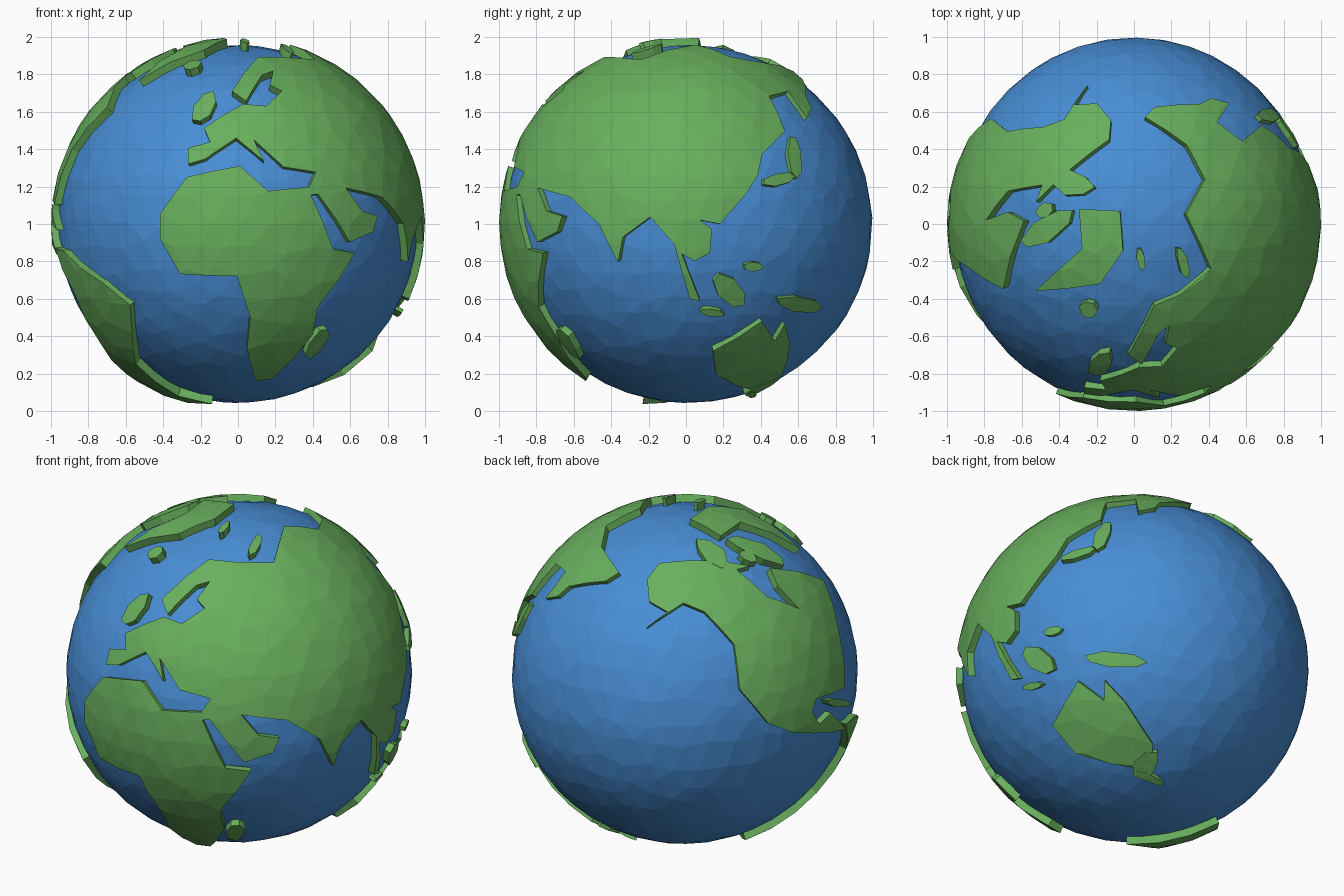
import bpy, bmesh, math, random
from mathutils import Vector
from mathutils.geometry import delaunay_2d_cdt

if "Cube" in bpy.data.objects:
    bpy.data.objects.remove(bpy.data.objects["Cube"])

random.seed(4)
LAND_R, BASE_R = 1.0, 0.93


def material(name, colour):
    m = bpy.data.materials.new(name)
    m.diffuse_color = (*colour, 1)
    m.use_nodes = True
    m.node_tree.nodes["Principled BSDF"].inputs["Base Color"].default_value = m.diffuse_color
    return m


OCEAN = material("ocean blue", (0.065, 0.27, 0.67))
LAND = material("land green", (0.14, 0.43, 0.11))

# Sketching directions: azimuth, elevation, centre of the sketch, units per radius
VIEWS = {
    "front": (-90, 0, 238, 225, 187),
    "right": (0, 0, 686, 225, 187),
    "top": (-90, 90, 1134, 225, 187),
    "back": (130, 25, 683, 671, 175),
}


def on_sphere(view, points):
    """Throw a coast sketched in one view onto the unit sphere."""
    az, el, cx, cy, s = VIEWS[view]
    a, e = math.radians(az), math.radians(el)
    right = Vector((-math.sin(a), math.cos(a), 0))
    up = Vector((-math.sin(e) * math.cos(a), -math.sin(e) * math.sin(a), math.cos(e)))
    out = right.cross(up)
    result = []
    for px, py in points:
        u, v = (px - cx) / s, (cy - py) / s
        w = math.sqrt(max(0, 1 - u * u - v * v))
        result.append((right * u + up * v + out * w).normalized())
    return result


def finish(name, bm, mat):
    me = bpy.data.meshes.new(name)
    bm.to_mesh(me)
    bm.free()
    me.materials.append(mat)
    ob = bpy.data.objects.new(name, me)
    ob.location = (0, 0, 1)
    bpy.context.collection.objects.link(ob)


def inside(p, poly):
    hit = False
    for a, b in zip(poly, poly[1:] + poly[:1]):
        if (a.y > p.y) != (b.y > p.y):
            if p.x < a.x + (p.y - a.y) * (b.x - a.x) / (b.y - a.y):
                hit = not hit
    return hit


def landmass(name, *coasts):
    """Faceted raised plate inside a closed coast, with walls into the ocean."""
    sketch = [p for view, pts in coasts for p in on_sphere(view, pts)]
    rim = []
    for a, b in zip(sketch, sketch[1:] + sketch[:1]):
        k = max(1, math.ceil((b - a).length / 0.22))
        rim += [a.lerp(b, i / k).normalized() for i in range(k)]
    c = sum(rim, Vector()).normalized()
    e1 = c.orthogonal().normalized()
    e2 = c.cross(e1)

    def flat(q):
        return Vector((q.dot(e1), q.dot(e2))) / (1 + q.dot(c))

    poly = [flat(q) for q in rim]
    n = len(poly)
    pts = list(poly)
    for q in directions:
        if q.dot(c) > -0.6:
            p = flat(q)
            if inside(p, poly) and min((p - o).length for o in poly) > 0.025:
                pts.append(p)
    edges = [(i, (i + 1) % n) for i in range(n)]
    verts, _, faces, *_ = delaunay_2d_cdt(pts, edges, [], 1, 1e-5)
    bm = bmesh.new()
    vs = []
    for p in verts:
        r2 = p.length_squared
        q = (e1 * (2 * p.x) + e2 * (2 * p.y) + c * (1 - r2)) / (1 + r2)
        vs.append(bm.verts.new(q * LAND_R))
    for f in faces:
        bm.faces.new([vs[i] for i in f])
    bm.normal_update()
    for f in bm.faces:
        if f.normal.dot(f.calc_center_median()) < 0:
            f.normal_flip()
    border = [e for e in bm.edges if len(e.link_faces) == 1]
    for v in bmesh.ops.extrude_edge_only(bm, edges=border)["geom"]:
        if isinstance(v, bmesh.types.BMVert):
            v.co *= BASE_R / LAND_R
    finish(name, bm, LAND)


def island(name, view, x, y, length, width, angle):
    """Small ragged oval island."""
    t = math.radians(angle)
    coast = []
    for i in range(7):
        a = math.tau * i / 7
        r = random.uniform(0.9, 1.15)
        u, v = length * r * math.cos(a), width * r * math.sin(a)
        coast.append((x + u * math.cos(t) - v * math.sin(t), y + u * math.sin(t) + v * math.cos(t)))
    landmass(name, (view, coast))


# Ocean ball: irregular low-poly sphere
bm = bmesh.new()
bmesh.ops.create_icosphere(bm, subdivisions=4, radius=1)
directions = []
for v in bm.verts:
    j = Vector([random.uniform(-0.035, 0.035) for _ in range(3)])
    d = (v.co + j).normalized()
    directions.append(d)
    v.co = (d.x * 0.963, d.y * 0.985 + 0.012, d.z * 0.957)
finish("ocean_ball", bm, OCEAN)

# Africa, Europe and Asia: one coast starting at the Red Sea
africa = [(311, 196), (333, 250), (355, 254), (318, 308), (313, 335), (272, 380), (255, 382),
          (247, 350), (250, 318), (237, 277), (180, 275), (160, 240), (160, 215), (187, 178),
          (240, 167), (268, 192), (309, 188)]
europe = [(316, 173), (284, 168), (254, 141), (264, 162), (236, 139), (205, 160), (188, 165),
          (188, 149), (210, 143), (204, 129), (243, 105), (266, 107), (282, 92), (270, 86),
          (273, 72), (262, 76), (246, 102), (232, 92), (258, 58)]
arctic = [(1180, 296), (1211, 270), (1186, 215), (1205, 180), (1187, 146), (1145, 118),
          (1155, 108), (1200, 105)]
east_asia = [(812, 110), (807, 119), (788, 92), (769, 97), (785, 132), (762, 155), (758, 176),
             (746, 195), (720, 225), (700, 221), (712, 230), (710, 254), (695, 262), (682, 255),
             (700, 302), (690, 300), (674, 245), (650, 218), (623, 238), (618, 263), (599, 225),
             (570, 198)]
arabia = [(346, 189), (362, 212), (378, 217), (373, 233), (350, 243), (318, 195)]
landmass("africa_and_eurasia", ("front", africa), ("front", europe), ("top", arctic),
         ("right", east_asia), ("front", arabia))

# North America: arctic coast, bay and Atlantic, then gulf and Pacific
landmass("north_america",
         ("back", [(637, 578), (650, 563), (695, 562), (740, 569)]),
         ("top", [(1042, 186), (1008, 192), (986, 221), (1008, 213), (1024, 222), (1003, 290),
                  (968, 268)]),
         ("back", [(832, 692), (800, 702), (796, 714), (803, 727), (816, 716), (833, 733),
                   (775, 734), (750, 724), (722, 690), (718, 645), (690, 612), (670, 603),
                   (633, 626), (654, 611), (637, 600)]))

# South America: Atlantic coast down to the tip, Pacific coast up
landmass("south_america",
         ("front", [(64, 252), (103, 284), (130, 306), (132, 335), (136, 365), (178, 397),
                    (212, 405)]),
         ("back", [(735, 838), (810, 797), (836, 752), (833, 728)]))

landmass("australia", ("right", [(713, 352), (762, 322), (775, 342), (785, 325), (790, 345),
                                 (782, 376), (760, 392), (716, 376)]))
landmass("greenland", ("top", [(1079, 210), (1120, 212), (1123, 252), (1100, 285), (1035, 292),
                               (1082, 250)]))

# Small islands: position, half length, half width, turn
island("iceland", "top", 1088, 311, 9, 8, 0)
island("svalbard", "top", 1141, 261, 12, 4, 80)
island("long_arctic_island", "top", 1183, 263, 16, 5, 75)
island("arctic_island_north", "top", 1072, 184, 21, 12, 10)
island("arctic_island_south", "top", 1047, 229, 32, 11, -35)
island("arctic_island_west", "top", 1044, 211, 9, 7, -40)
island("caribbean_island", "back", 825, 707, 14, 4, 5)
island("britain", "front", 204, 108, 17, 9, -60)
island("madagascar", "front", 318, 344, 18, 7, -55)
island("japan_north", "right", 795, 158, 22, 6, 85)
island("japan_south", "right", 779, 180, 17, 6, -10)
island("philippines", "right", 754, 268, 10, 5, 0)
island("borneo", "right", 730, 292, 21, 11, 45)
island("java", "right", 712, 314, 12, 4, 10)
island("new_guinea", "right", 800, 306, 22, 7, 8)
island("tasmania", "right", 752, 396, 5, 3, 0)
island("new_zealand", "right", 761, 389, 19, 3, -25)
